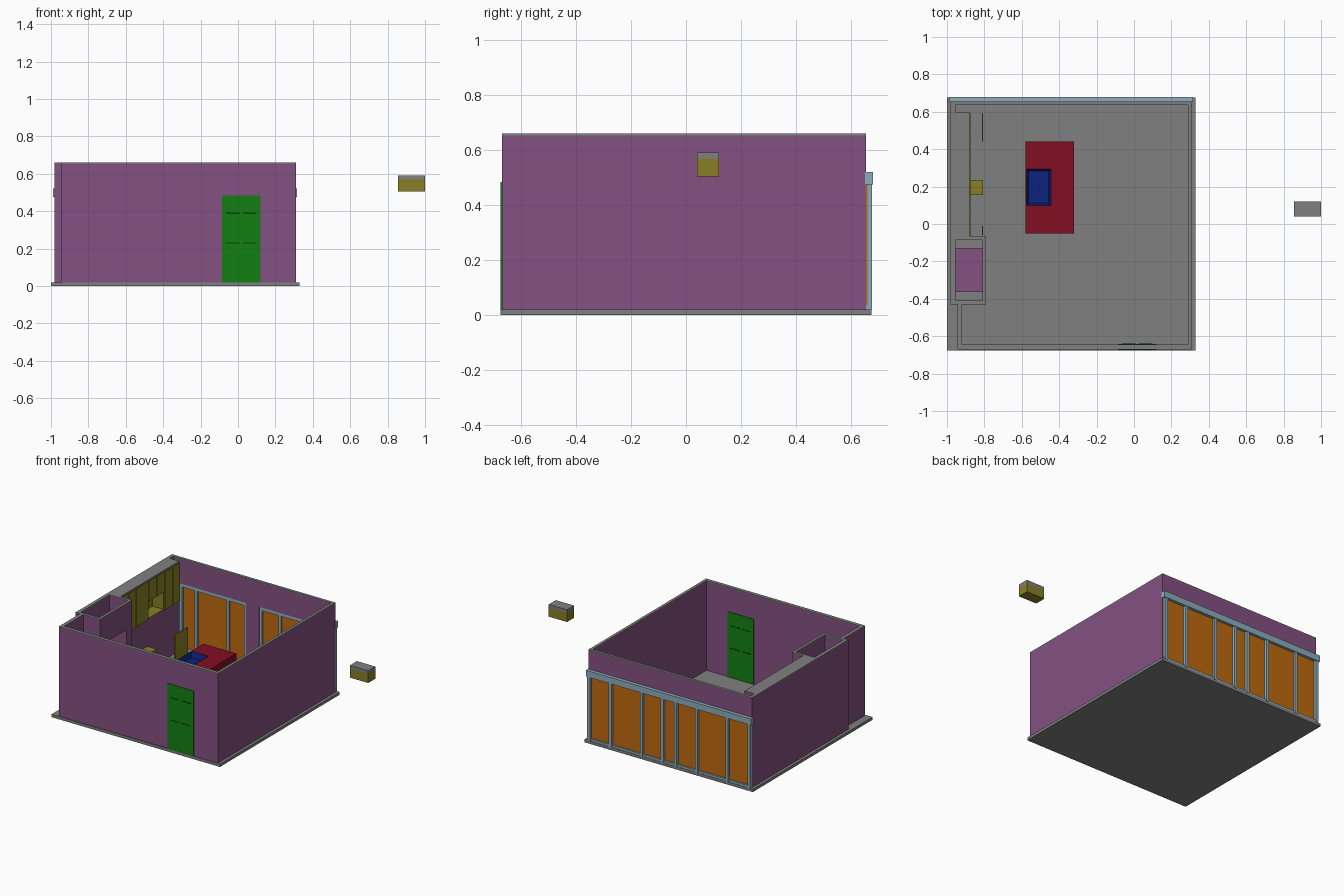
import bpy
import bmesh

cube = bpy.data.objects.get("Cube")
if cube:
    bpy.data.objects.remove(cube, do_unlink=True)


def material(name, rgb):
    """Flat material from 0-255 display values, stored as linear."""
    lin = [((c / 255 + 0.055) / 1.055) ** 2.4 if c > 10 else c / 255 / 12.92 for c in rgb]
    m = bpy.data.materials.new(name)
    m.use_nodes = True
    m.diffuse_color = (*lin, 1)
    m.node_tree.nodes["Principled BSDF"].inputs["Base Color"].default_value = (*lin, 1)
    return m


GRAY = material("gray", (128, 128, 128))
PURPLE = material("purple", (132, 81, 129))
OLIVE = material("olive", (135, 128, 38))
ORANGE = material("orange", (190, 106, 14))
STEEL = material("pale_blue", (140, 174, 188))
GREEN = material("green", (18, 128, 18))
DARK_GREEN = material("dark_green", (8, 62, 8))
RED = material("red", (131, 14, 36))
BLUE = material("blue", (14, 36, 128))
DARK_BLUE = material("dark_blue", (8, 20, 72))

FLOOR, TOP, CAP = 0.02, 0.66, 0.006


def box(name, mat, x, y, z):
    """Axis-aligned box from (min, max) pairs."""
    bm = bmesh.new()
    bmesh.ops.create_cube(bm, size=1)
    for v in bm.verts:
        for i, (a, b) in enumerate((x, y, z)):
            v.co[i] = b if v.co[i] > 0 else a
    me = bpy.data.meshes.new(name)
    bm.to_mesh(me)
    bm.free()
    me.materials.append(mat)
    ob = bpy.data.objects.new(name, me)
    bpy.context.collection.objects.link(ob)
    return ob


def wall(name, x, y, z0=FLOOR):
    """Purple wall with a gray capping."""
    box(name, PURPLE, x, y, (z0, TOP - CAP))
    box(name + "_cap", GRAY, x, y, (TOP - CAP, TOP))


# Floor slab
box("floor", GRAY, (-1, 0.33), (-0.675, 0.675), (0, FLOOR))

# Outer walls
wall("front_wall", (-0.945, 0.31), (-0.67, -0.645))
wall("right_wall", (0.29, 0.31), (-0.645, 0.635))
wall("left_front_wall", (-0.945, -0.92), (-0.645, -0.43))
wall("left_back_wall", (-0.98, -0.955), (0.595, 0.635))

# Back wall with two wide window openings
SILL, HEAD = 0.035, 0.48
Y_BACK = (0.635, 0.655)
wall("back_wall_head", (-0.98, 0.31), Y_BACK, HEAD)
for i, x in enumerate(((-0.98, -0.91), (-0.38, -0.28), (0.25, 0.31))):
    box(f"back_wall_pier_{i}", PURPLE, x, Y_BACK, (FLOOR, HEAD))

# Window panes, rails and posts
box("window_panes", ORANGE, (-0.978, 0.308), (0.655, 0.66), (FLOOR, HEAD))
box("window_head_rail", STEEL, (-0.99, 0.315), (0.652, 0.68), (0.475, 0.52))
box("window_sill_rail", STEEL, (-0.98, 0.31), (0.655, 0.672), (FLOOR, SILL))
for i, x in enumerate((-0.97, -0.795, -0.555, -0.39, -0.285, -0.12, 0.125, 0.295)):
    box(f"window_post_{i}", STEEL, (x - 0.011, x + 0.011), (0.655, 0.677), (FLOOR, 0.475))
for i, x in enumerate((-0.9, -0.78, -0.53, -0.39, -0.27, -0.12, 0.125, 0.24)):
    box(f"inner_window_post_{i}", STEEL, (x - 0.01, x + 0.01), (0.64, 0.655), (FLOOR, HEAD))
for i, x in enumerate(((-0.91, -0.38), (-0.28, 0.25))):
    box(f"inner_window_rail_{i}", STEEL, x, (0.64, 0.655), (0.455, HEAD))

# Closet shaft with a doorway into the room
wall("closet_left_wall", (-0.98, -0.955), (-0.43, -0.065))
wall("closet_front_wall", (-0.955, -0.79), (-0.43, -0.41))
wall("closet_back_wall", (-0.955, -0.79), (-0.085, -0.065))
wall("closet_lintel", (-0.81, -0.79), (-0.41, -0.085), 0.47)
for side, y in (("front", (-0.41, -0.36)), ("back", (-0.13, -0.085))):
    box(f"closet_{side}_block", PURPLE, (-0.955, -0.79), y, (FLOOR, 0.464))
    box(f"closet_{side}_ledge", GRAY, (-0.955, -0.81), y, (0.464, 0.47))
    box(f"closet_{side}_corner", PURPLE, (-0.81, -0.79), y, (0.464, 0.47))
box("closet_floor", PURPLE, (-0.955, -0.79), (-0.36, -0.13), (FLOOR, 0.026))

# Thick kitchen wall with a recess
X_KITCHEN = (-0.98, -0.88)
R0, R1, RZ0, RZ1 = 0.24, 0.42, 0.38, 0.51
wall("kitchen_wall_near", X_KITCHEN, (-0.065, R0))
wall("kitchen_wall_far", X_KITCHEN, (R1, 0.595))
wall("kitchen_wall_head", X_KITCHEN, (R0, R1), RZ1)
box("kitchen_wall_base", PURPLE, X_KITCHEN, (R0, R1), (FLOOR, RZ0))
box("recess_outer_skin", PURPLE, (-0.98, -0.97), (R0, R1), (RZ0, RZ1))
box("recess_back", OLIVE, (-0.97, -0.965), (R0, R1), (RZ0, RZ1))
box("recess_side", OLIVE, (-0.965, -0.88), (R1 - 0.005, R1), (RZ0, RZ1))
box("recess_shelf", OLIVE, (-0.965, -0.88), (R0, R1 - 0.005), (RZ0, RZ0 + 0.005))

# Upper cabinet doors
for i, (a, b) in enumerate(((-0.065, 0.02), (0.02, 0.1), (0.1, 0.17), (0.17, R0),
                            (R0, 0.33), (0.33, R1), (R1, 0.51), (0.51, 0.595))):
    low = RZ1 if R0 <= a < R1 else RZ0
    box(f"upper_cabinet_door_{i}", OLIVE, (-0.88, -0.873), (a + 0.002, b - 0.002), (low, 0.65))

# Lower cabinet panels and stove
box("lower_panel_far", OLIVE, (-0.814, -0.806), (0.44, 0.59), (FLOOR, 0.21))
box("lower_panel_near", OLIVE, (-0.814, -0.806), (-0.06, -0.01), (FLOOR, 0.21))
box("stove", OLIVE, (-0.88, -0.806), (0.155, 0.235), (FLOOR, 0.19))

# Island with a sunken sink
IX, IY, IZ = (-0.58, -0.32), (-0.05, 0.44), 0.21
SX, SY = (-0.575, -0.445), (0.1, 0.295)
box("island_base", RED, IX, IY, (FLOOR, 0.15))
box("island_top_front", RED, IX, (IY[0], SY[0]), (0.15, IZ))
box("island_top_back", RED, IX, (SY[1], IY[1]), (0.15, IZ))
box("island_top_right", RED, (SX[1], IX[1]), SY, (0.15, IZ))
box("island_top_left", RED, (IX[0], SX[0]), SY, (0.15, IZ))
sink = box("sink", BLUE, SX, SY, (0.152, 0.214))
bm = bmesh.new()
bm.from_mesh(sink.data)
bm.faces.ensure_lookup_table()
top = max(bm.faces, key=lambda f: f.calc_center_median().z)
bmesh.ops.inset_region(bm, faces=[top], thickness=0.016)
bmesh.ops.translate(bm, verts=top.verts, vec=(0, 0, -0.04))
bm.to_mesh(sink.data)
bm.free()
bpy.ops.mesh.primitive_cylinder_add(vertices=16, radius=0.007, depth=0.004,
                                    location=(-0.505, 0.2, 0.176))
drain = bpy.context.object
drain.name = "sink_drain"
drain.data.materials.append(DARK_BLUE)

# Entrance door, seen on both faces of the front wall
box("entrance_door", GREEN, (-0.085, 0.12), (-0.674, -0.641), (FLOOR, 0.485))
for face, y in (("outer", (-0.675, -0.674)), ("inner", (-0.641, -0.64))):
    for row, z in enumerate((0.226, 0.386)):
        for col, x in enumerate(((-0.065, 0.008), (0.028, 0.1))):
            box(f"door_groove_{face}_{row}_{col}", DARK_GREEN, x, y, (z, z + 0.007))

# Detached hood box
box("hood_box", OLIVE, (0.855, 1), (0.04, 0.12), (0.505, 0.57))
box("hood_box_lid", GRAY, (0.855, 1), (0.04, 0.12), (0.57, 0.592))
